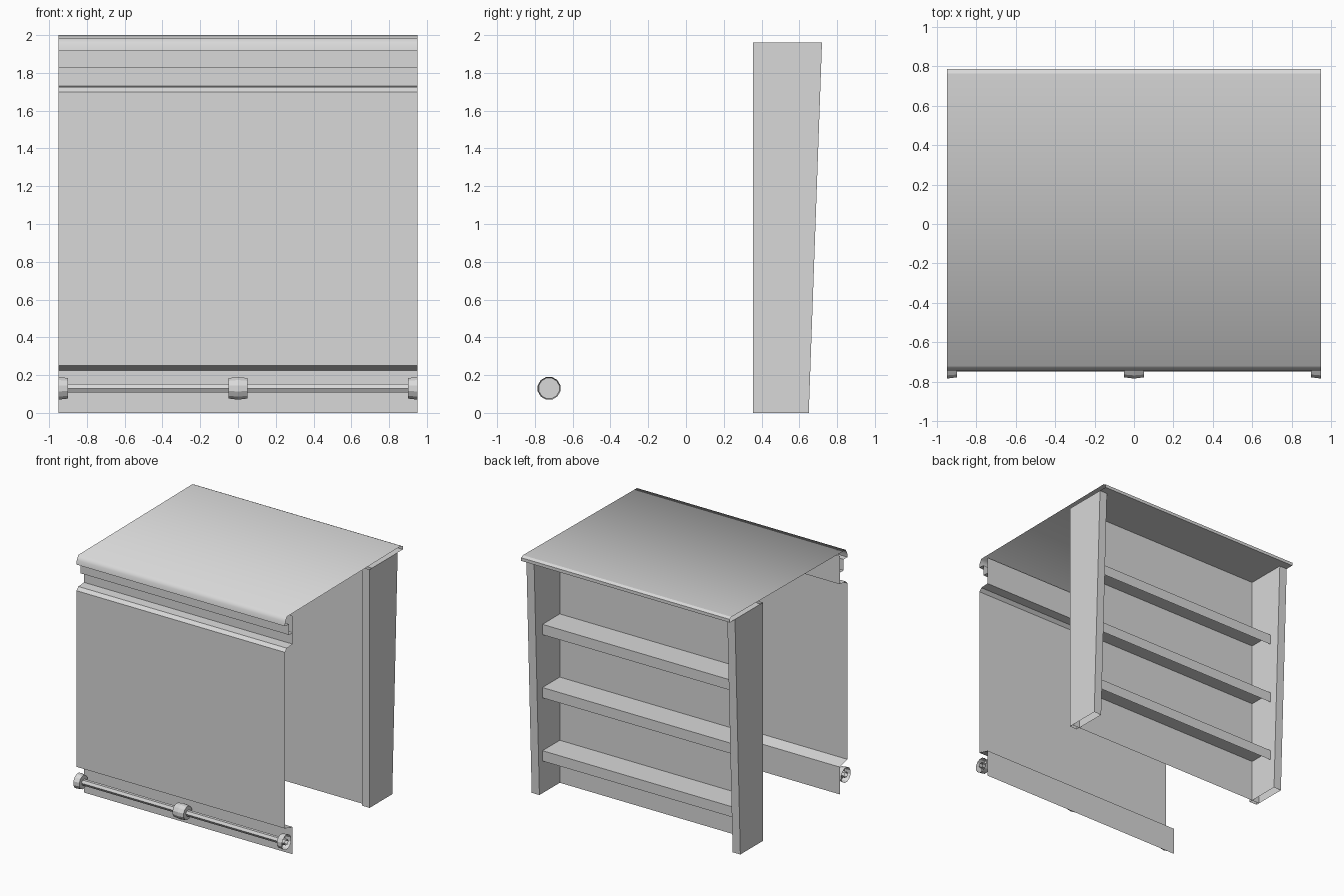
import bpy, bmesh, math

cube = bpy.data.objects.get("Cube")
if cube:
    bpy.data.objects.remove(cube, do_unlink=True)

HALF = 0.95      # half width of the counter
INNER = 0.88     # inner face of the end posts
POST_Y = 0.355   # front of the end posts
WALL_Y = 0.385   # plane of the rear wall
BACK_Y = -0.645  # plane of the recess and kick board
UNDER = 1.962    # underside of the worktop

grey = bpy.data.materials.new("plain_grey")
grey.use_nodes = True
COLOUR = (0.69, 0.69, 0.69, 1)
grey.diffuse_color = COLOUR
grey.node_tree.nodes["Principled BSDF"].inputs["Base Color"].default_value = COLOUR


def make(name, bm):
    mesh = bpy.data.meshes.new(name)
    bm.to_mesh(mesh)
    bm.free()
    mesh.materials.append(grey)
    obj = bpy.data.objects.new(name, mesh)
    bpy.context.collection.objects.link(obj)
    return obj


def sheet(name, profile, smooth=()):
    """Sweep a (y, z) profile along x as a thin surface."""
    bm = bmesh.new()
    rows = [[bm.verts.new((x, y, z)) for y, z in profile] for x in (-HALF, HALF)]
    for i in range(len(profile) - 1):
        face = bm.faces.new((rows[0][i], rows[1][i], rows[1][i + 1], rows[0][i + 1]))
        face.smooth = i in smooth
    return make(name, bm)


def lathe_x(name, rings, sides, turn, cap_start, cap_end):
    """Rings of (x, radius) around the foot rail axis."""
    bm = bmesh.new()
    loops = []
    for x, r in rings:
        angles = [math.tau * (k + turn) / sides for k in range(sides)]
        loops.append([bm.verts.new((x, -0.725 + r * math.cos(a), 0.13 + r * math.sin(a)))
                      for a in angles])
    for a, b in zip(loops, loops[1:]):
        for k in range(sides):
            m = (k + 1) % sides
            bm.faces.new((a[k], b[k], b[m], a[m]))
    if cap_start:
        bm.faces.new(loops[0])
    if cap_end:
        bm.faces.new(loops[-1][::-1])
    return make(name, bm)


# Worktop: rounded front nose, gently sloped top, rear lip folded under to the wall
sheet("worktop", [(-0.695, 1.915), (-0.745, 1.915), (-0.74, 1.95), (-0.72, 1.985),
                  (0.765, 2.0), (0.788, 1.988), (0.788, UNDER), (WALL_Y, UNDER)],
      smooth=(1, 2, 3))

# Moulding under the nose, in front of the recess
sheet("nose_moulding", [(-0.695, 1.915), (-0.695, 1.825), (BACK_Y, 1.825)])

# Front: recess, bevelled main panel and kick board in one run
sheet("front_panel", [(BACK_Y, UNDER), (BACK_Y, 1.73), (-0.72, 1.725), (-0.745, 1.70),
                      (-0.745, 0.25), (BACK_Y, 0.225), (BACK_Y, 0)])

# Rear wall carrying the shelves
sheet("rear_wall", [(WALL_Y, 0), (WALL_Y, UNDER)])

# Tapered hollow end posts, open underneath
for side, name in ((1, "left"), (-1, "right")):
    bm = bmesh.new()
    outline = [(INNER, POST_Y), (HALF, POST_Y), (HALF, None), (INNER, None)]
    low = [bm.verts.new((side * x, y or 0.65, 0)) for x, y in outline]
    high = [bm.verts.new((side * x, y or 0.72, UNDER)) for x, y in outline]
    for i in range(4):
        j = (i + 1) % 4
        bm.faces.new((low[i], low[j], high[j], high[i]))
    bmesh.ops.recalc_face_normals(bm, faces=bm.faces)
    make(name + "_end_post", bm)

# Three shelves with a hanging lip, behind the wall
for i in range(3):
    top = 0.35 + 0.52 * i
    sheet(f"shelf_{i + 1}", [(WALL_Y, top), (0.61, top), (0.61, top - 0.085)])

# Foot rail with a centre collar and an open half collar at each end
lathe_x("foot_rail", [(-HALF, 0.025), (HALF, 0.025)], 6, 0, False, False)
lathe_x("centre_collar", [(-0.05, 0.056), (0, 0.062), (0.05, 0.056)], 12, 0.5, True, True)
lathe_x("left_collar", [(0.90, 0.056), (HALF, 0.062)], 12, 0.5, True, False)
lathe_x("right_collar", [(-HALF, 0.062), (-0.90, 0.056)], 12, 0.5, False, True)
